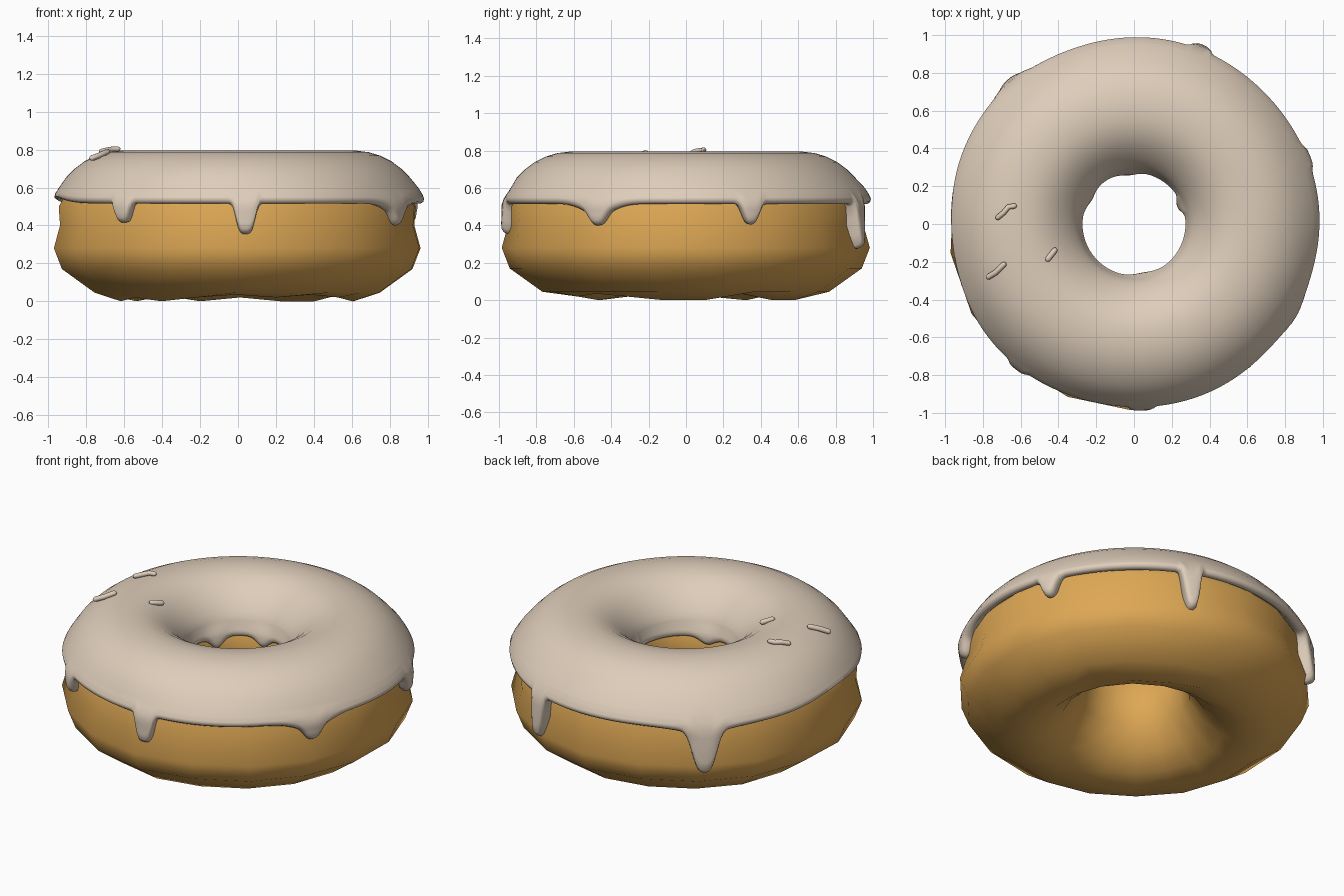
import bpy
import math
import random
from mathutils import Vector

random.seed(4)
cube = bpy.data.objects.get("Cube")
if cube:
    bpy.data.objects.remove(cube)


def material(name, colour):
    m = bpy.data.materials.new(name)
    m.use_nodes = True
    m.diffuse_color = (*colour, 1)
    m.node_tree.nodes["Principled BSDF"].inputs["Base Color"].default_value = (*colour, 1)
    return m


def ring_object(name, sections, mat, angle):
    """Join closed cross-sections placed around the axis into one ring."""
    n, m = len(sections), len(sections[0])
    verts = [p for s in sections for p in s]
    faces = [(i * m + j, (i + 1) % n * m + j, (i + 1) % n * m + (j + 1) % m, i * m + (j + 1) % m)
             for i in range(n) for j in range(m)]
    mesh = bpy.data.meshes.new(name)
    mesh.from_pydata(verts, [], faces)
    mesh.materials.append(mat)
    obj = bpy.data.objects.new(name, mesh)
    bpy.context.collection.objects.link(obj)
    finish(obj, angle)
    return obj


def finish(obj, angle):
    bpy.ops.object.select_all(action="DESELECT")
    obj.select_set(True)
    bpy.context.view_layer.objects.active = obj
    bpy.ops.object.shade_smooth_by_angle(angle=math.radians(angle))


def spin(r, z, t):
    return (r * math.cos(t), r * math.sin(t), z)


def radius_at(points, z):
    """Radius on a (z, radius) polyline."""
    if z <= points[0][0]:
        return points[0][1]
    for (z0, r0), (z1, r1) in zip(points, points[1:]):
        if z <= z1:
            return r0 + (r1 - r0) * (z - z0) / (z1 - z0)
    return points[-1][1]


dough_mat = material("golden dough", (0.73, 0.39, 0.09))
icing_mat = material("cream icing", (0.73, 0.61, 0.49))

# Dough: coarse, slightly uneven ring with a pinched waist
dough_profile = [(.62, .02), (.76, .045), (.935, .17), (.978, .28), (.945, .4), (.952, .5),
                 (.88, .62), (.62, .72), (.36, .62), (.295, .5), (.285, .38), (.31, .25),
                 (.4, .12), (.5, .045)]
SEGMENTS = 18
sections = []
for k in range(SEGMENTS):
    t = math.tau * (k + .45) / SEGMENTS
    sag = random.choice((-.02, .0, .015))
    swell = random.uniform(-.008, .008)
    sections.append([spin(r + (swell if r > .6 else 0), z + (sag if z < .03 else 0), t)
                     for r, z in dough_profile])
ring_object("dough", sections, dough_mat, 60)

# Icing drips: angle in degrees, drop, half width, squareness
outer_drips = [(131, .24, .08, 3), (131, .03, .2, 2), (69, .24, .05, 4), (21, .11, .055, 3),
               (-29.5, .06, .13, 2), (-29.5, .055, .06, 3), (-87.6, .16, .058, 4),
               (-129, .1, .052, 4), (185, -.03, .3, 2)]
inner_drips = [(22, .1, .04, 3), (95, .05, .05, 2), (150, .06, .05, 2), (-80, .04, .06, 2)]


def drop_at(drips, t, radius):
    total = 0
    for angle, drop, width, power in drips:
        d = t - math.radians(angle)
        arc = abs(math.atan2(math.sin(d), math.cos(d))) * radius
        total += drop * math.exp(-(arc / width) ** power)
    return total


def flank(edge, wall, top, core, bulge, sign):
    """Rounded lip at the edge, then the icing wall rising to the top height."""
    lip = [(core - sign * .03, edge + .03), (core, edge + .002)]
    for part, lift in ((.45, 0), (.8, .01)):
        outer = radius_at(wall, edge) + sign * bulge
        lip.append((core + (outer - core) * part, edge + lift))
    start = edge + .028
    for i in range(8):
        f = i / 7
        z = start + (top - start) * f
        fade = bulge * max(0, 1 - f * f * 1.4)
        lip.append((radius_at(wall, z) + sign * fade, z))
    return lip


outer_wall = [(.3, .972), (.46, .978), (.5, .985), (.54, .98), (.57, .966), (.6, .947)]
inner_wall = [(.3, .27), (.42, .267), (.52, .27), (.6, .295)]
crown = [(.905, .655), (.86, .7), (.81, .738), (.75, .768), (.69, .786), (.62, .795),
         (.55, .792), (.48, .775), (.41, .735), (.35, .68), (.315, .635)]

# Icing: fine ring whose lower edges follow the drips
sections = []
COUNT = 480
for k in range(COUNT):
    t = math.tau * k / COUNT
    out_drop = drop_at(outer_drips, t, .98)
    in_drop = drop_at(inner_drips, t, .27)
    grow = 1 + .008 * math.sin(t) + .004 * math.sin(5 * t + 1)
    outer = flank(.515 - out_drop, outer_wall, .6, .94, .14 * max(0, out_drop), 1)
    inner = flank(.5 - in_drop, inner_wall, .6, .29, .2 * in_drop, -1)
    outer = [(r * grow, z) for r, z in outer]
    section = outer + crown + inner[::-1]
    sections.append([spin(r, z, t) for r, z in section])
ring_object("icing", sections, icing_mat, 70)


# Sprinkles: short bent rods with rounded ends
def sprinkle(name, points, radius):
    curve = bpy.data.curves.new(name, "CURVE")
    curve.dimensions = "3D"
    curve.bevel_depth = radius
    curve.bevel_resolution = 3
    curve.use_fill_caps = True
    path = [Vector(p) for p in points]
    head = (path[0] - path[1]).normalized() * radius
    tail = (path[-1] - path[-2]).normalized() * radius
    path = [path[0] + head, path[0] + head * .6] + path + [path[-1] + tail * .6, path[-1] + tail]
    spline = curve.splines.new("POLY")
    spline.points.add(len(path) - 1)
    for i, (point, p) in enumerate(zip(spline.points, path)):
        point.co = (*p, 1)
        from_end = min(i, len(path) - 1 - i)
        point.radius = (.3, .8, 1)[min(from_end, 2)]
    curve.materials.append(icing_mat)
    obj = bpy.data.objects.new(name, curve)
    bpy.context.collection.objects.link(obj)
    bpy.ops.object.select_all(action="DESELECT")
    obj.select_set(True)
    bpy.context.view_layer.objects.active = obj
    bpy.ops.object.convert(target="MESH")
    finish(bpy.context.object, 60)


sprinkle("sprinkle_front", [(-.77, -.28, .755), (-.73, -.255, .77), (-.69, -.215, .788)], .015)
sprinkle("sprinkle_outer", [(-.72, .035, .79), (-.69, .06, .798), (-.665, .09, .802),
                            (-.635, .095, .803)], .014)
sprinkle("sprinkle_inner", [(-.455, -.185, .782), (-.42, -.14, .772)], .015)
